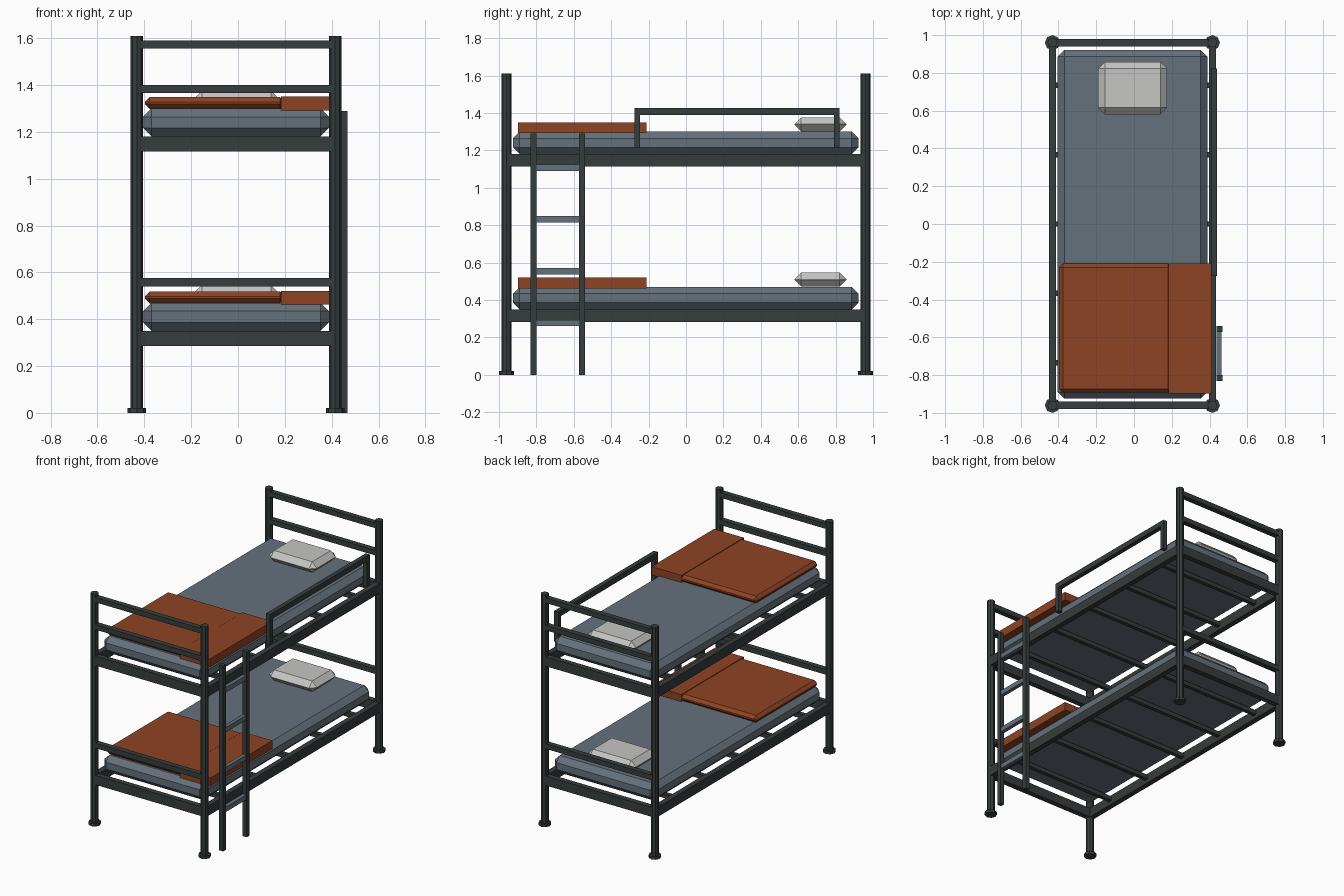
import bpy, bmesh
from mathutils import Vector

if "Cube" in bpy.data.objects:
    bpy.data.objects.remove(bpy.data.objects["Cube"])


def material(name, rgb):
    m = bpy.data.materials.new(name)
    m.diffuse_color = (*rgb, 1)
    m.use_nodes = True
    m.node_tree.nodes["Principled BSDF"].inputs["Base Color"].default_value = m.diffuse_color
    return m


METAL = material("dark_metal", (0.037, 0.046, 0.045))
SLATE = material("slate_fabric", (0.130, 0.165, 0.200))
RUST = material("rust_blanket", (0.270, 0.056, 0.017))
WHITE = material("pillow_white", (0.560, 0.560, 0.550))


def finish(bm, name, mat):
    bmesh.ops.recalc_face_normals(bm, faces=bm.faces)
    me = bpy.data.meshes.new(name)
    bm.to_mesh(me)
    bm.free()
    me.materials.append(mat)
    ob = bpy.data.objects.new(name, me)
    bpy.context.collection.objects.link(ob)
    return ob


def box(name, mat, x, y, z, bevel=0):
    """Box from (min, max) ranges, optionally chamfered."""
    bm = bmesh.new()
    bmesh.ops.create_cube(bm, size=1)
    for v in bm.verts:
        v.co = Vector([r[0] + (c + 0.5) * (r[1] - r[0])
                       for c, r in zip(v.co, (x, y, z))])
    if bevel:
        bmesh.ops.bevel(bm, geom=bm.edges[:], offset=bevel, segments=1,
                        affect='EDGES', profile=0.5)
    return finish(bm, name, mat)


def tube(name, mat, x, y, z0, z1, r):
    """Upright eight-sided tube."""
    bm = bmesh.new()
    bmesh.ops.create_cone(bm, cap_ends=True, segments=8, radius1=r,
                          radius2=r, depth=z1 - z0)
    bmesh.ops.translate(bm, verts=bm.verts, vec=(x, y, (z0 + z1) / 2))
    return finish(bm, name, mat)


LEFT, RIGHT, END = -0.432, 0.415, 0.96

# Corner posts with feet
for x in (LEFT, RIGHT):
    for y in (-END, END):
        tube("post", METAL, x, y, 0, 1.61, 0.026)
        tube("foot", METAL, x, y, 0, 0.02, 0.04)

# Head and foot end rails
for y in (-END, END):
    for z in ((0.285, 0.35), (0.54, 0.575), (1.115, 1.18),
              (1.365, 1.40), (1.555, 1.59)):
        box("end_rail", METAL, (LEFT, RIGHT), (y - 0.019, y + 0.019), z)

# Two bunks: frame, slats and bedding
for base in (0.35, 1.18):
    for x in (LEFT, RIGHT):
        box("side_rail", METAL, (x - 0.019, x + 0.019), (-END, END),
            (base - 0.067, base))
    for i in range(-2, 3):
        y = i * 0.367
        box("slat", METAL, (LEFT - 0.015, RIGHT + 0.015),
            (y - 0.014, y + 0.014), (base - 0.04, base - 0.01))
    box("mattress", SLATE, (-0.405, 0.388), (-0.925, 0.922),
        (base, base + 0.12), 0.036)
    box("blanket", RUST, (-0.397, 0.20), (-0.893, -0.21),
        (base + 0.118, base + 0.168), 0.02)
    box("blanket_fold", RUST, (0.183, 0.412), (-0.897, -0.21),
        (base + 0.112, base + 0.17))
    box("pillow", WHITE, (-0.19, 0.176), (0.58, 0.858),
        (base + 0.122, base + 0.196), 0.036)

# Guard rail on the upper bunk
box("guard_rail", METAL, (0.408, 0.44), (-0.275, 0.822), (1.39, 1.428))
for y in (-0.26, 0.807):
    box("guard_post", METAL, (0.408, 0.44), (y - 0.015, y + 0.015),
        (1.215, 1.40))

# Ladder
for y in (-0.815, -0.557):
    box("ladder_rail", METAL, (0.436, 0.468), (y - 0.016, y + 0.016),
        (0, 1.29))
for i in range(4):
    z = 0.277 + i * 0.277
    box("ladder_rung", SLATE, (0.438, 0.464), (-0.80, -0.57),
        (z - 0.017, z + 0.017))
